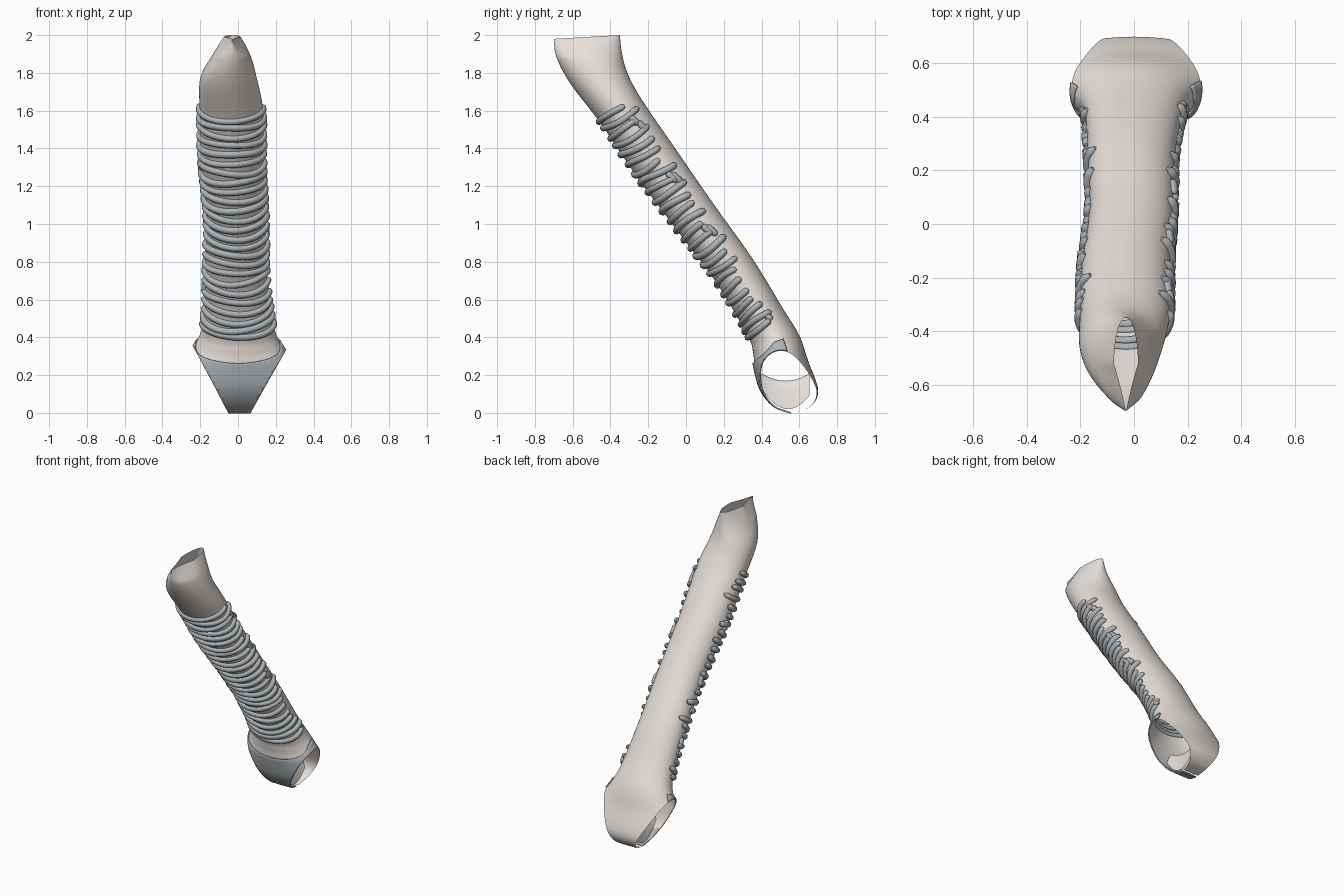
import bpy, bmesh, math, random
from mathutils import Vector

if "Cube" in bpy.data.objects:
    bpy.data.objects.remove(bpy.data.objects["Cube"])

random.seed(4)

# Cross-sections: front y,z / back y,z / half width / centre x
RINGS = [(-.70, 1.98, -.35, 2.0, .045, -.03),
         (-.685, 1.88, -.34, 1.91, .10, -.035),
         (-.61, 1.74, -.31, 1.80, .15, -.05),
         (-.45, 1.53, -.235, 1.66, .168, -.035),
         (-.26, 1.25, -.05, 1.39, .165, -.03),
         (-.05, .97, .15, 1.10, .157, -.01),
         (.16, .69, .35, .82, .163, -.01),
         (.325, .41, .515, .55, .185, 0),
         (.355, .32, .60, .41, .225, 0),
         (.365, .24, .645, .28, .30, 0),
         (.40, .12, .70, .12, .38, 0),
         (.47, .035, .66, .035, .38, 0),
         (.56, 0, .575, 0, .30, 0)]
LAST = len(RINGS) - 1


def section(u):
    i = min(int(u), LAST - 1)
    t = u - i
    a, b, c, d = [RINGS[min(max(i + k, 0), LAST)] for k in (-1, 0, 1, 2)]
    return [.5 * (2 * q + (r - p) * t + (2 * p - 5 * q + 4 * r - s) * t * t
                  + (3 * q - p - 3 * r + s) * t ** 3) for p, q, r, s in zip(a, b, c, d)]


def surf(u, v, off=0.0):
    """Point on the tube; v = 0 is the front, +v turns towards +x."""
    yf, zf, yb, zb, hx, cx = section(u)
    half = Vector((0, yb - yf, zb - zf)) / 2
    out = half.normalized() * off
    mid = Vector((cx, (yf + yb) / 2, (zf + zb) / 2))
    p = mid - math.cos(v) * (half + out)
    # the front half of the upper rim is pinched nearly shut
    pinch = 1 - .85 * max(0, 1 - u) * max(0, math.cos(v)) ** .8
    p.x += math.sin(v) * (hx + off) * pinch
    return p


def material(name, col):
    m = bpy.data.materials.new(name)
    m.diffuse_color = (*col, 1)
    m.use_nodes = True
    m.node_tree.nodes["Principled BSDF"].inputs["Base Color"].default_value = m.diffuse_color
    return m


SKIN = material("pale_wall", (.80, .74, .70))
GREY = material("grey_rib", (.42, .45, .47))


def sheet(name, fn, nu, nv, mat, cut=False, thick=0):
    bm = bmesh.new()
    g = [[bm.verts.new(fn(i / nu, j / nv)) for j in range(nv + 1)] for i in range(nu + 1)]
    for i in range(nu):
        for j in range(nv):
            bm.faces.new((g[i][j], g[i][j + 1], g[i + 1][j + 1], g[i + 1][j]))
    bmesh.ops.remove_doubles(bm, verts=bm.verts, dist=.0005)
    if cut:
        # slanted branch openings on both sides
        for a, b, s in (((.24, .31), (.065, 0), 1), ((-.235, .35), (-.05, 0), -1)):
            n = Vector((abs(a[1] - b[1]) * s, 0, -abs(a[0] - b[0])))
            bmesh.ops.bisect_plane(bm, geom=bm.verts[:] + bm.edges[:] + bm.faces[:],
                                   plane_co=(a[0], 0, a[1]), plane_no=n, clear_outer=True)
    bmesh.ops.recalc_face_normals(bm, faces=bm.faces)
    me = bpy.data.meshes.new(name)
    bm.to_mesh(me)
    bm.free()
    me.shade_smooth()
    ob = bpy.data.objects.new(name, me)
    bpy.context.collection.objects.link(ob)
    me.materials.append(mat)
    if thick:
        m = ob.modifiers.new("thickness", 'SOLIDIFY')
        m.thickness = thick
        m.offset = 0
    return ob


def cord(name, pts, radius):
    cu = bpy.data.curves.new(name, 'CURVE')
    cu.dimensions = '3D'
    cu.bevel_depth = radius
    cu.bevel_resolution = 2
    cu.use_fill_caps = True
    sp = cu.splines.new('POLY')
    sp.points.add(len(pts) - 1)
    for i, (q, p) in enumerate(zip(sp.points, pts)):
        q.co = (*p, 1)
        q.radius = .5 if i in (0, len(pts) - 1) else 1
    sp.use_smooth = True
    cu.materials.append(GREY)
    bpy.context.collection.objects.link(bpy.data.objects.new(name, cu))


# Main hollow tube, pinched at the top, flared and split at the base
sheet("tube_wall", lambda s, t: surf(s * LAST, t * math.tau), 96, 64, SKIN, cut=True)

# Saddle-shaped ridge inside the fork
def ridge(s, t):
    y, k = .40 + .255 * s, 2 * t - 1
    base = .02 + .11 * ((y - .54) / .14) ** 2
    peak = .17 + .04 * (2 * s - 1) ** 2
    return (.008 + .055 * k, y, base + (peak - base) * (1 - k * k))
sheet("fork_ridge", ridge, 12, 12, SKIN)

# Front shield over the fork, dipping in the middle
def shield(s, t):
    v = (2 * t - 1) * 1.9
    start = 8.75 - .85 * min(abs(v) / 1.5, 1) ** 1.5
    return surf(start + (LAST - start) * s, v, .005)
sheet("fork_shield", shield, 36, 48, GREY, cut=True, thick=.008)

# C-shaped ribs around the front
COUNT = 25
for k in range(COUNT):
    u0 = 2.94 + 4.1 * k / (COUNT - 1)
    reach = 2.1 - .2 * k / COUNT
    a, b = reach + random.uniform(-.35, .25), reach + random.uniform(-.35, .25)
    ph, amp = random.uniform(0, 6.28), random.uniform(.01, .04)
    pts = [surf(u0 + amp * math.sin(2 * v + ph), v, .003)
           for v in (-a + (a + b) * i / 32 for i in range(33))]
    cord("rib_%02d" % (k + 1), pts, random.uniform(.017, .02))

# Bridges where neighbouring ribs fuse
for k, (u, v) in enumerate(((3.15, 1.75), (3.3, 1.9), (4.2, 1.7), (4.25, 1.85), (5.15, 1.6),
                            (5.2, 1.75), (6.85, 1.75), (3.9, -1.6), (5.0, -1.7), (6.2, -1.6))):
    cord("rib_bridge_%02d" % (k + 1), [surf(u + .2 * i / 6, v + .02 * i, .001) for i in range(7)], .018)
